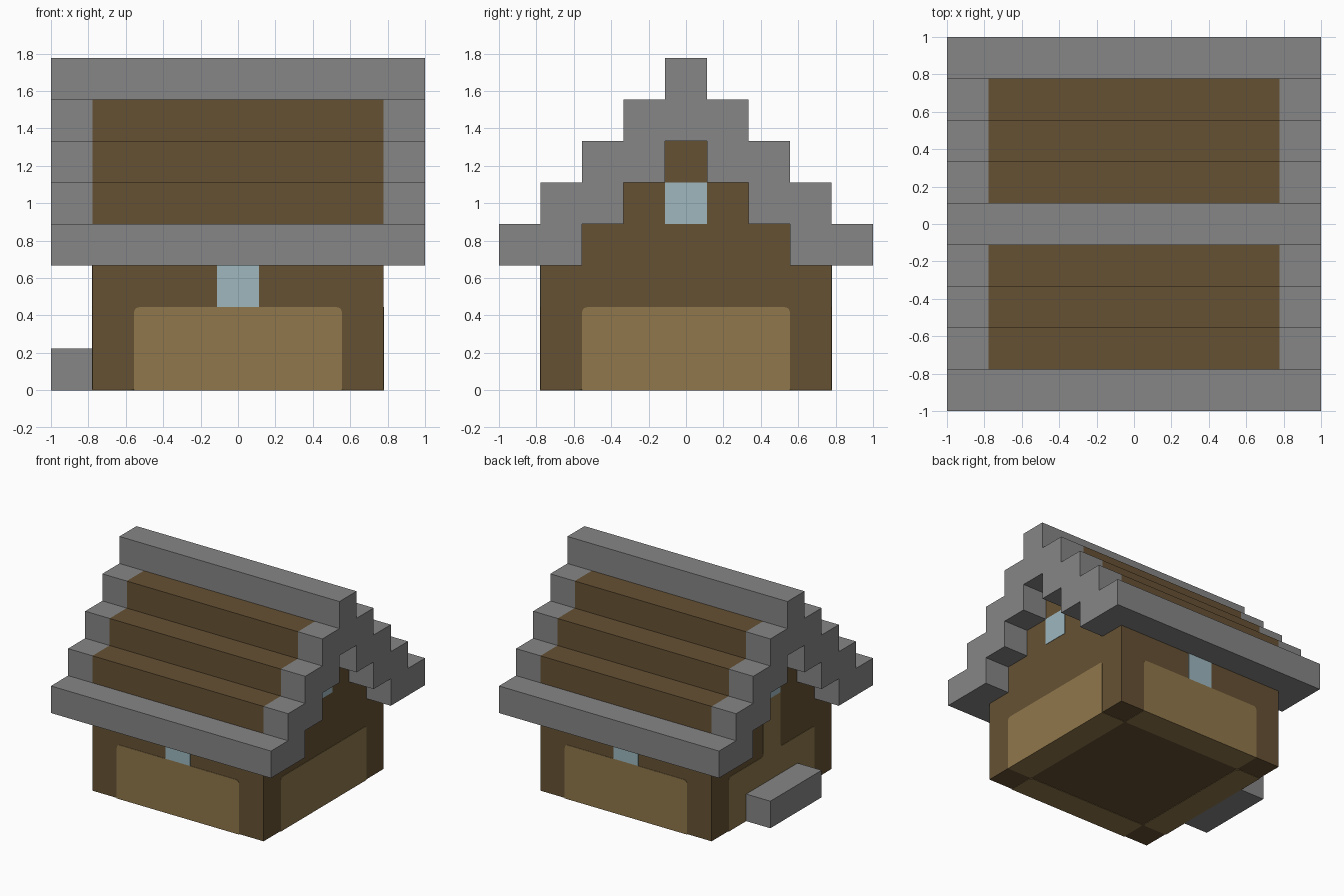
import bpy
import bmesh
from mathutils import Matrix, Vector

old = bpy.data.objects.get("Cube")
if old:
    bpy.data.objects.remove(old, do_unlink=True)

U = 2 / 9          # size of one building block
THIN = 0.003       # thickness of the inlaid panels
WALL = 3.5 * U


def material(name, r, g, b):
    m = bpy.data.materials.new(name)
    m.use_nodes = True
    m.diffuse_color = (r, g, b, 1)
    m.node_tree.nodes["Principled BSDF"].inputs["Base Color"].default_value = (r, g, b, 1)
    return m


STONE = material("grey stone", 0.24, 0.24, 0.24)
BROWN = material("dark wood", 0.132, 0.083, 0.034)
TAN = material("light wood", 0.277, 0.186, 0.071)
GLASS = material("pale blue glass", 0.342, 0.478, 0.52)


def finish(name, bm, *mats):
    bmesh.ops.recalc_face_normals(bm, faces=bm.faces)
    mesh = bpy.data.meshes.new(name)
    bm.to_mesh(mesh)
    bm.free()
    for m in mats:
        mesh.materials.append(m)
    ob = bpy.data.objects.new(name, mesh)
    bpy.context.collection.objects.link(ob)
    return ob


def prism(points, vector):
    """Extrude a closed outline of 3D points along a vector."""
    bm = bmesh.new()
    face = bm.faces.new([bm.verts.new(p) for p in points])
    new = bmesh.ops.extrude_face_region(bm, geom=[face], use_keep_orig=True)["geom"]
    bmesh.ops.translate(bm, vec=vector, verts=[g for g in new if isinstance(g, bmesh.types.BMVert)])
    return bm


def mirrored(half):
    return half + [(-y, z) for y, z in reversed(half)]


def rounded(points, corners, radius=0.03, steps=4):
    """Round the listed corners of a flat outline."""
    out = []
    for i, p in enumerate(points):
        p = Vector(p)
        if i not in corners:
            out.append(p)
            continue
        a = p + (Vector(points[i - 1]) - p).normalized() * radius
        b = p + (Vector(points[(i + 1) % len(points)]) - p).normalized() * radius
        for k in range(steps + 1):
            t = k / steps
            out.append(a * (1 - t) ** 2 + p * 2 * t * (1 - t) + b * t ** 2)
    return out


def plate(name, outline, turn, mat):
    """Thin panel on the front wall, turned by quarter turns about z."""
    bm = prism([(x, -WALL, z) for x, z in outline], (0, -THIN, 0))
    bmesh.ops.rotate(bm, matrix=Matrix.Rotation(turn, 3, 'Z'), verts=bm.verts)
    finish(name, bm, mat)


def rectangle(half, low, high):
    return [(-half, low), (half, low), (half, high), (-half, high)]


# Outlines of the stepped gable and roof
inner, outer = [], []
for k in range(3):
    inner += [((2.5 - k) * U, (3 + k) * U), ((2.5 - k) * U, (4 + k) * U)]
for k in range(5):
    outer += [((4.5 - k) * U, (3 + k) * U), ((4.5 - k) * U, (4 + k) * U)]

# House body with stepped gables
body = mirrored([(WALL, THIN), (WALL, 3 * U)] + inner)
finish("house_body", prism([(-WALL, y, z) for y, z in body], (2 * WALL, 0, 0)), BROWN)

# Roof: stone border, wooden middle on both slopes
roof_outline = mirrored(outer) + list(reversed(mirrored(inner)))
bm = prism([(-1, y, z) for y, z in roof_outline], (2, 0, 0))
for x in (-WALL, WALL):
    bmesh.ops.bisect_plane(bm, geom=bm.verts[:] + bm.edges[:] + bm.faces[:],
                           plane_co=(x, 0, 0), plane_no=(1, 0, 0))
for f in bm.faces:
    c = f.calc_center_median()
    wooden = abs(c.x) < WALL and 4 * U < c.z < 7.1 * U and abs(c.y) < 3.6 * U
    f.material_index = 1 if wooden else 0
finish("stepped_roof", bm, STONE, BROWN)

# Light wall panels, lower windows and floor edge strips
QUARTER = 1.5707963
panel = rounded(rectangle(2.5 * U, 0, 2 * U), (2, 3))
door_panel = rounded(
    [(-2.5 * U, 0), (2.5 * U, 0), (2.5 * U, 2 * U), (U / 2, 2 * U), (U / 2, 4 * U),
     (-U / 2, 4 * U), (-U / 2, 2 * U), (-2.5 * U, 2 * U)], (2, 3, 6, 7))
for i, side in enumerate(("front", "left", "back", "right")):
    turn = i * QUARTER
    plate(side + "_wall_panel", door_panel if side == "right" else panel, turn, TAN)
    low = 2 * U if i % 2 == 0 else 4 * U
    plate(side + "_window", rectangle(U / 2, low, low + U), turn, GLASS)

    strip = rounded(rectangle(2.5 * U, -WALL, -2.5 * U), (2, 3))
    bm = prism([(x, y, 0) for x, y in strip], (0, 0, THIN))
    bmesh.ops.rotate(bm, matrix=Matrix.Rotation(turn, 3, 'Z'), verts=bm.verts)
    finish(side + "_floor_strip", bm, TAN)

# Stone doorstep
step = [(-1, -1.5 * U, 0), (-WALL, -1.5 * U, 0), (-WALL, 1.5 * U, 0), (-1, 1.5 * U, 0)]
finish("doorstep", prism(step, (0, 0, U)), STONE)
